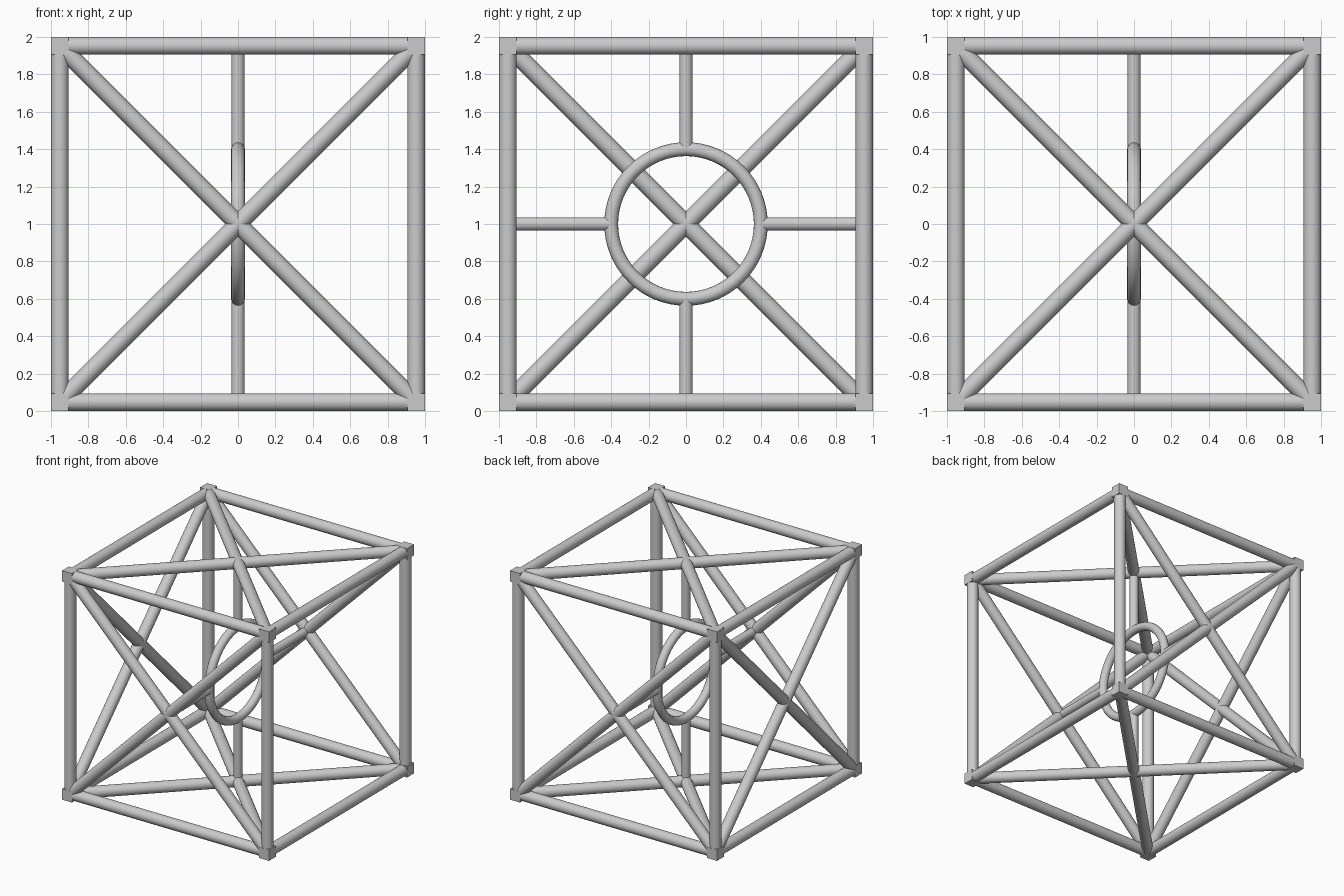
import bpy, math
from mathutils import Vector

if "Cube" in bpy.data.objects:
    bpy.data.objects.remove(bpy.data.objects["Cube"])

C = 0.9525          # corner centre distance from the cube centre
R = 0.0475          # frame and brace radius
RING_R, RING_T = 0.4, 0.037
MID = Vector((0, 0, 1))


def smooth(obj):
    bpy.ops.object.shade_smooth_by_angle(angle=math.radians(40))
    return obj


def rod(name, a, b, radius):
    a, b = Vector(a) + MID, Vector(b) + MID
    d = b - a
    bpy.ops.mesh.primitive_cylinder_add(
        vertices=24, radius=radius, depth=d.length, location=(a + b) / 2,
        rotation=d.to_track_quat('Z', 'Y').to_euler())
    bpy.context.object.name = name
    return smooth(bpy.context.object)


def point(axis, value, u, v):
    """Point with 'value' on one axis and u, v on the other two."""
    p = [u, v]
    p.insert(axis, value)
    return p


# Corner blocks
for x in (-C, C):
    for y in (-C, C):
        for z in (-C, C):
            bpy.ops.mesh.primitive_cube_add(size=2 * R, location=Vector((x, y, z)) + MID)
            bpy.context.object.name = "corner_block"

# Twelve edge beams
for axis in range(3):
    for u in (-C, C):
        for v in (-C, C):
            rod("edge_beam", point(axis, -C, u, v), point(axis, C, u, v), R)

# Crossed braces on every face except the open right side
for axis in range(3):
    for side in (-C, C):
        if axis == 0 and side > 0:
            continue
        for s in (-1, 1):
            rod("cross_brace", point(axis, side, -C, -C * s),
                point(axis, side, C, C * s), R)

# Central ring facing the open side
bpy.ops.mesh.primitive_torus_add(
    major_radius=RING_R, minor_radius=RING_T, major_segments=64, minor_segments=16,
    location=MID, rotation=(0, math.pi / 2, 0))
bpy.context.object.name = "centre_ring"
smooth(bpy.context.object)

# Four struts holding the ring to the brace crossings
for axis in (1, 2):
    for s in (-1, 1):
        rod("ring_strut", point(axis, s * RING_R, 0, 0), point(axis, s * C, 0, 0), 0.036)
